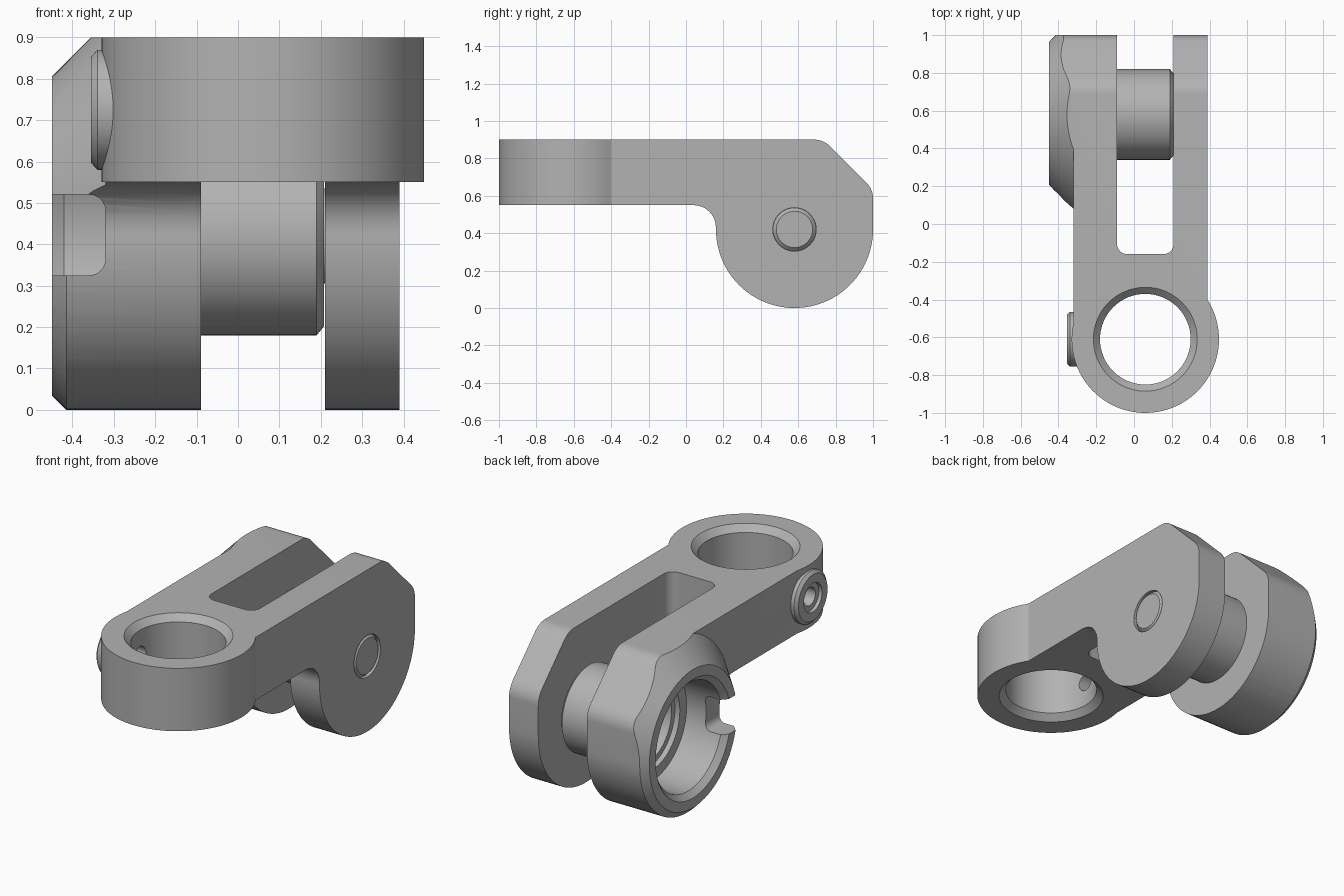
import bpy, bmesh
from math import sin, cos, pi, tan, atan2
from mathutils import Vector, Matrix

if "Cube" in bpy.data.objects:
    bpy.data.objects.remove(bpy.data.objects["Cube"])

steel = bpy.data.materials.new("satin grey")
steel.use_nodes = True
GREY = (0.45, 0.45, 0.45, 1)
steel.diffuse_color = GREY
steel.node_tree.nodes["Principled BSDF"].inputs["Base Color"].default_value = GREY


def finish(name, bm):
    bmesh.ops.recalc_face_normals(bm, faces=bm.faces)
    mesh = bpy.data.meshes.new(name)
    bm.to_mesh(mesh)
    bm.free()
    mesh.materials.append(steel)
    ob = bpy.data.objects.new(name, mesh)
    bpy.context.collection.objects.link(ob)
    return ob


def arc(cx, cy, r, start, end, steps):
    return [(cx + r * cos(start + (end - start) * i / steps),
             cy + r * sin(start + (end - start) * i / steps)) for i in range(steps + 1)]


def fillet(before, corner, after, r, steps=8):
    """Points that round a right-angled or open corner with radius r."""
    p = Vector(corner)
    u, v = (Vector(before) - p).normalized(), (Vector(after) - p).normalized()
    half = u.angle(v) / 2
    centre = p + (u + v).normalized() * r / sin(half)
    a = p + u * r / tan(half) - centre
    b = p + v * r / tan(half) - centre
    start, sweep = atan2(a.y, a.x), atan2(a.x * b.y - a.y * b.x, a.dot(b))
    return arc(centre.x, centre.y, r, start, start + sweep, steps)


def prism(name, outline, low, high, place):
    """Extrude an outline; place maps (u, v, depth) to a 3D point."""
    bm = bmesh.new()
    rings = [[bm.verts.new(place(u, v, d)) for u, v in outline] for d in (low, high)]
    for ring in rings:
        bm.faces.new(ring)
    n = len(outline)
    for i in range(n):
        j = (i + 1) % n
        bm.faces.new((rings[0][i], rings[0][j], rings[1][j], rings[1][i]))
    return finish(name, bm)


def lathe(name, profile, y, other, axis="X", sides=64):
    """Turn (distance, radius) pairs about X at (y, z) or about Z at (x, y)."""
    bm = bmesh.new()
    rings = []
    for d, r in profile:
        ring = []
        for a, b in arc(0, 0, r, 0, 2 * pi, sides)[:-1]:
            co = (d, y + a, other + b) if axis == "X" else (other + a, y + b, d)
            ring.append(bm.verts.new(co))
        rings.append(ring)
    for lo, hi in zip(rings, rings[1:]):
        for i in range(sides):
            j = (i + 1) % sides
            bm.faces.new((lo[i], lo[j], hi[j], hi[i]))
    bm.faces.new(rings[0])
    bm.faces.new(rings[-1])
    return finish(name, bm)


def combine(target, tool, operation):
    mod = target.modifiers.new(operation.lower(), "BOOLEAN")
    mod.operation, mod.solver, mod.object = operation, "EXACT", tool
    bpy.context.view_layer.objects.active = target
    bpy.ops.object.modifier_apply(modifier=mod.name)
    bpy.data.objects.remove(tool)


along_x = lambda u, v, d: (d, u, v)
along_z = lambda u, v, d: (u, v, d)
PY, PZ = 0.58, 0.42          # pivot axis
RX, RY, RR = 0.06, -0.61, 0.39  # eye ring

# Side profile: flat arm, round rear lobe, clipped upper corner
side = [(-1.1, 0.55)]
side += fillet((-1.1, 0.55), (0.16, 0.55), (0.16, 0.42), 0.12)
side += arc(PY, PZ, PZ, pi, 2 * pi, 48)
side += fillet((1, 0.42), (1, 0.635), (0.735, 0.9), 0.12)
side += fillet((1, 0.635), (0.735, 0.9), (-1.1, 0.9), 0.12)
side += [(-1.1, 0.9)]
body = prism("clevis_body", side, -0.6, 0.6, along_x)

# Plan outline: eye ring at the front, fork slot at the rear
plan = arc(RX, RY, RR, pi - 0.228, 2 * pi + 0.562, 56)
plan += [(0.39, 1.2), (0.21, 1.2)]
plan += fillet((0.21, 1.2), (0.21, -0.16), (-0.09, -0.16), 0.055)
plan += fillet((0.21, -0.16), (-0.09, -0.16), (-0.09, 1.2), 0.055)
plan += [(-0.09, 1.2), (-0.45, 1.2), (-0.45, 0.0), (-0.32, 0.0)]
combine(body, prism("plan_tool", plan, -0.2, 1.2, along_z), "INTERSECT")

# Conical outer edge of the side boss
shell = prism("shell_tool", [(-0.1, -0.2), (1.3, -0.2), (1.3, 1.2), (-0.1, 1.2)],
              -0.6, -0.32, along_x)
cone = lathe("cone_tool", [(-0.7, 0.135), (-0.2, 0.635)], PY, PZ, sides=96)
combine(shell, cone, "DIFFERENCE")
combine(body, shell, "DIFFERENCE")

# Barrel across the fork, and the side port on the ring
combine(body, lathe("barrel", [(-0.15, 0.24), (0.19, 0.24), (0.208, 0.218)], PY, PZ), "UNION")
combine(body, lathe("port", [(-0.355, 0.128), (-0.34, 0.145), (-0.24, 0.145)], RY, 0.725), "UNION")

# Eye bore with chamfered mouths
combine(body, lathe("eye_tool", [(0.45, 0.375), (0.585, 0.24), (0.865, 0.24), (1.0, 0.375)],
                    RY, RX, "Z"), "DIFFERENCE")
# Port counterbore and cross hole
combine(body, lathe("port_tool", [(-0.5, 0.08), (-0.335, 0.08), (-0.335, 0.05), (0.0, 0.05)],
                    RY, 0.725, sides=32), "DIFFERENCE")
# Stepped socket in the boss
combine(body, lathe("socket_tool", [(-0.5, 0.38), (-0.42, 0.3), (-0.2, 0.3), (-0.2, 0.24),
                                    (-0.17, 0.24), (-0.17, 0.21), (0.12, 0.21)], PY, PZ),
        "DIFFERENCE")
# Rounded notch through the front wall of the boss
notch = [(-0.6, 0.325)] + fillet((-0.6, 0.325), (-0.32, 0.325), (-0.32, 0.52), 0.04)
notch += fillet((-0.32, 0.325), (-0.32, 0.52), (-0.6, 0.52), 0.04) + [(-0.6, 0.52)]
combine(body, prism("notch_tool", notch, 0.0, PY - 0.1, lambda u, v, d: (u, d, v)), "DIFFERENCE")
# Pin seat
combine(body, lathe("seat_tool", [(0.37, 0.116), (0.5, 0.116)], PY, PZ), "DIFFERENCE")

# Pin with chamfered end
pin = lathe("pivot_pin", [(0.19, 0.115), (0.372, 0.115), (0.39, 0.097)], PY, PZ)

for ob in (body, pin):
    bpy.ops.object.select_all(action="DESELECT")
    ob.select_set(True)
    bpy.context.view_layer.objects.active = ob
    bpy.ops.object.shade_smooth_by_angle(angle=pi / 7)
